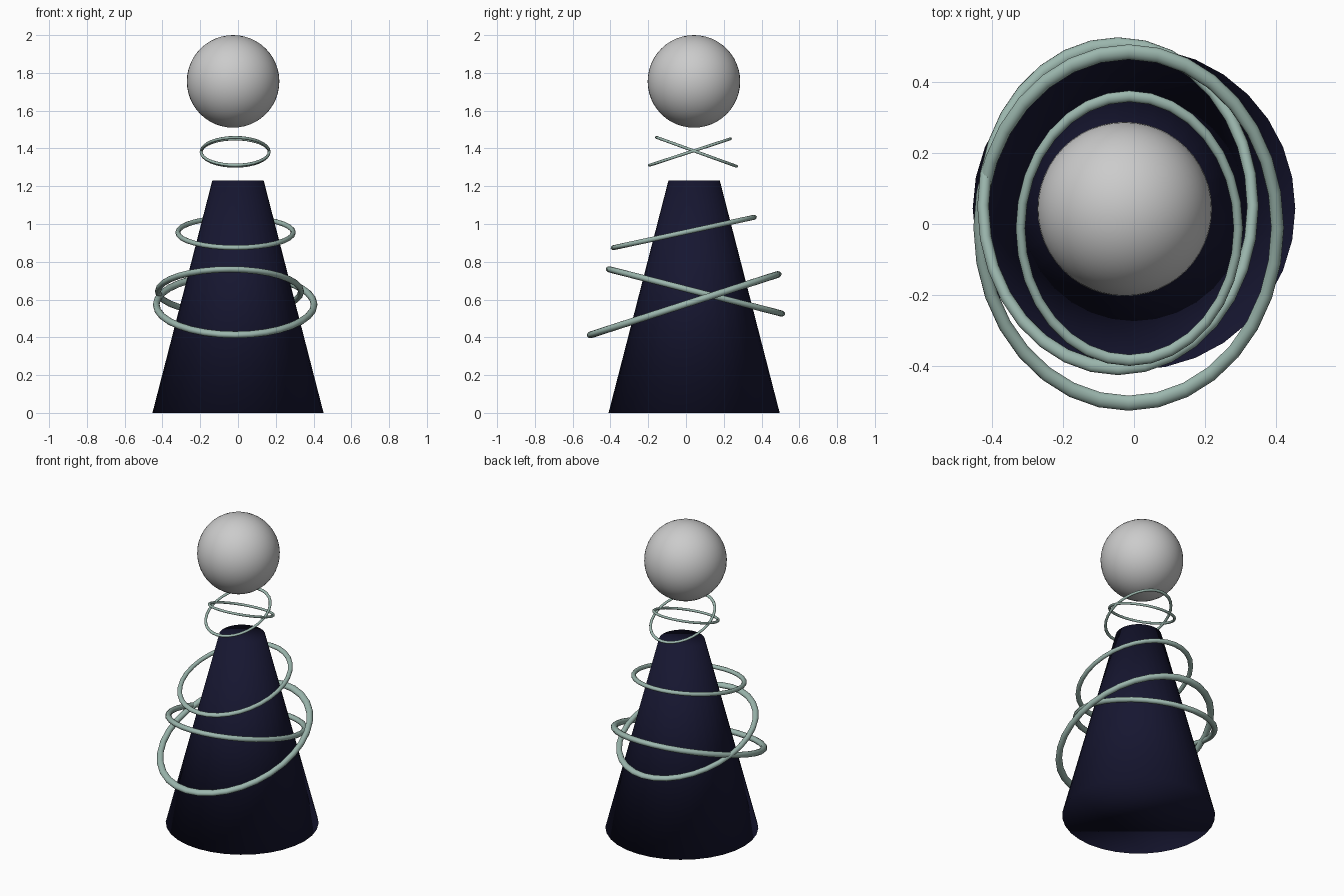
import bpy
from math import radians

if "Cube" in bpy.data.objects:
    bpy.data.objects.remove(bpy.data.objects["Cube"])


def material(name, rgb):
    m = bpy.data.materials.new(name)
    m.diffuse_color = (*rgb, 1)
    m.use_nodes = True
    m.node_tree.nodes["Principled BSDF"].inputs["Base Color"].default_value = m.diffuse_color
    return m


navy = material("navy", (0.008, 0.008, 0.03))
sage = material("sage", (0.33, 0.47, 0.42))


def finish(name, mat=None):
    ob = bpy.context.object
    ob.name = name
    bpy.ops.object.shade_smooth()
    if mat:
        ob.data.materials.append(mat)
    return ob


# tapered body, closed at both ends
bpy.ops.mesh.primitive_cone_add(vertices=32, radius1=0.453, radius2=0.136,
                                depth=1.23, location=(0, 0.043, 0.615))
finish("body", navy)

# floating ball
bpy.ops.mesh.primitive_uv_sphere_add(segments=48, ring_count=24, radius=0.245,
                                     location=(-0.026, 0.042, 1.755))
finish("ball")


# oval rings, tilted about x: outer half width, centre, tilt in degrees
def ring(name, outer, centre, tilt):
    tube = outer * 0.0413
    bpy.ops.mesh.primitive_torus_add(major_segments=32, minor_segments=12,
                                     major_radius=outer - tube, minor_radius=tube,
                                     location=centre, rotation=(radians(tilt), 0, 0))
    finish(name, sage).scale = (1, 1.24, 1)


ring("lower_ring", 0.436, (-0.015, -0.010, 0.573), 17.9)
ring("middle_ring", 0.395, (-0.045, 0.050, 0.643), -14.4)
ring("upper_ring", 0.319, (-0.013, -0.012, 0.955), 12.2)
ring("neck_ring_a", 0.188, (-0.015, 0.021, 1.381), 18.1)
ring("neck_ring_b", 0.188, (-0.015, 0.056, 1.382), -19.9)
